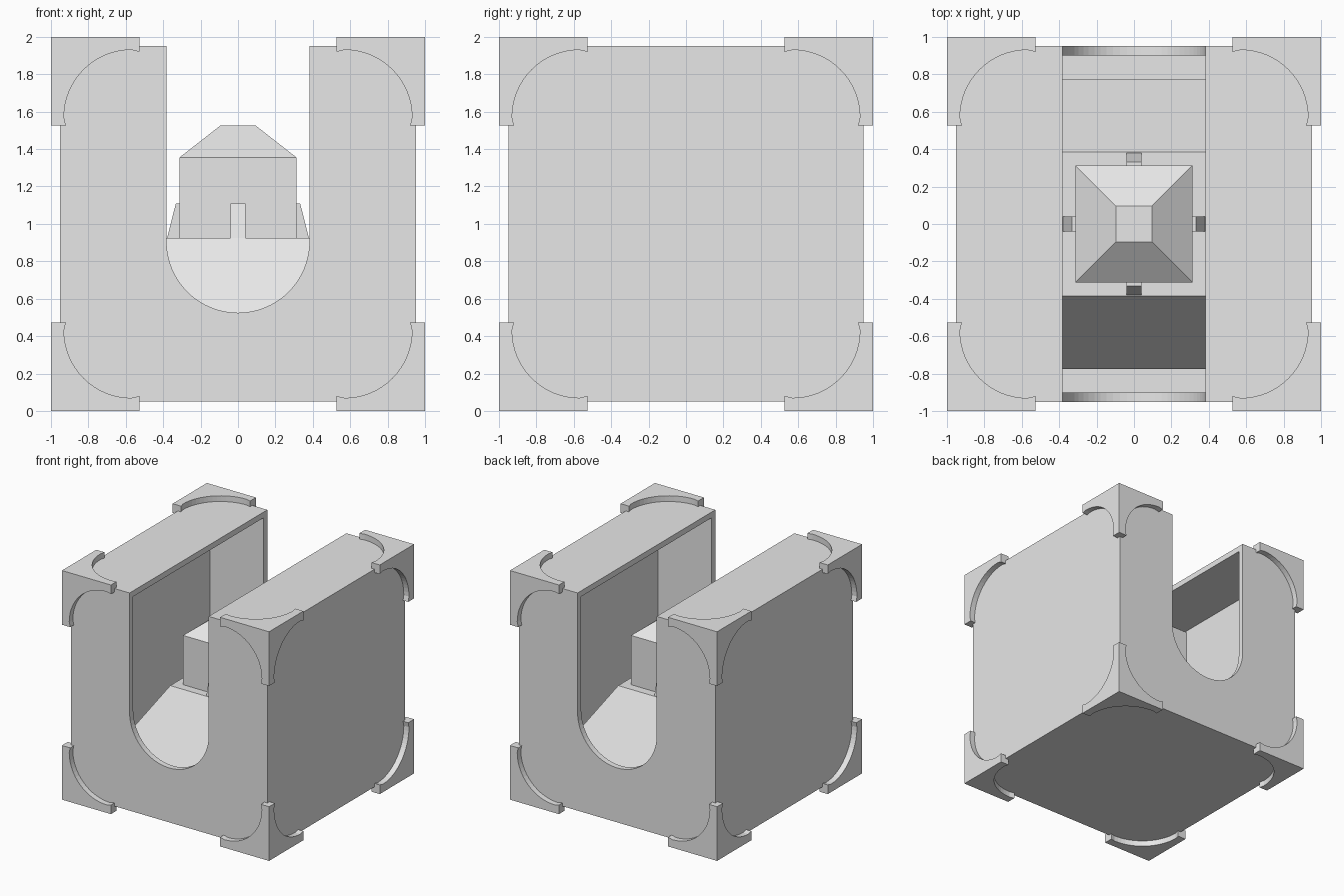
import bpy, bmesh, math
from mathutils import Vector

if "Cube" in bpy.data.objects:
    bpy.data.objects.remove(bpy.data.objects["Cube"])

grey = bpy.data.materials.new("light_grey")
grey.diffuse_color = (0.8, 0.8, 0.8, 1)
grey.use_nodes = True
grey.node_tree.nodes["Principled BSDF"].inputs["Base Color"].default_value = grey.diffuse_color


def finish(name, bm):
    bmesh.ops.remove_doubles(bm, verts=bm.verts, dist=1e-5)
    bmesh.ops.recalc_face_normals(bm, faces=bm.faces)
    me = bpy.data.meshes.new(name)
    bm.to_mesh(me)
    bm.free()
    me.materials.append(grey)
    ob = bpy.data.objects.new(name, me)
    bpy.context.collection.objects.link(ob)
    return ob


def stack(name, levels):
    """Square sections (half_width, z) joined bottom to top."""
    bm = bmesh.new()
    rings = [[bm.verts.new((sx * h, sy * h, z))
              for sx, sy in ((-1, -1), (1, -1), (1, 1), (-1, 1))] for h, z in levels]
    for a, b in zip(rings, rings[1:]):
        for i in range(4):
            j = (i + 1) % 4
            bm.faces.new((a[i], a[j], b[j], b[i]))
    bm.faces.new(rings[0][::-1])
    bm.faces.new(rings[-1])
    return finish(name, bm)


def prism(name, pts, y0, y1):
    """Profile in x, z extruded along y."""
    bm = bmesh.new()
    a = [bm.verts.new((x, y0, z)) for x, z in pts]
    b = [bm.verts.new((x, y1, z)) for x, z in pts]
    n = len(pts)
    for i in range(n):
        bm.faces.new((a[i], a[(i + 1) % n], b[(i + 1) % n], b[i]))
    bm.faces.new(a)
    bm.faces.new(b[::-1])
    return finish(name, bm)


def subtract(ob, cutter):
    mod = ob.modifiers.new("cut", 'BOOLEAN')
    mod.operation, mod.solver, mod.object = 'DIFFERENCE', 'EXACT', cutter
    bpy.context.view_layer.objects.active = ob
    bpy.ops.object.modifier_apply(modifier=mod.name)
    bpy.data.objects.remove(cutter)


# Hollow thin-walled housing with a U-shaped slot running front to back
housing = stack("housing", [(0.95, 0.05), (0.95, 1.95)])
subtract(housing, stack("cavity_cutter", [(0.9, 0.1), (0.9, 1.9)]))
R, CZ, N = 0.382, 0.907, 32
u = [(-R, 2.2)] + [(-R * math.cos(math.pi * i / N), CZ - R * math.sin(math.pi * i / N))
                   for i in range(N + 1)] + [(R, 2.2)]
subtract(housing, prism("slot_cutter", u, -1.2, 1.2))

# Sloped pedestal and the core block standing on it
stack("pedestal", [(0.775, 0.09), (0.775, 0.29), (0.385, 0.925)])
stack("core_block", [(0.3125, 0.92), (0.3125, 1.355), (0.095, 1.525)])

# Four wedge clamps around the core
for k in range(4):
    clamp = prism("clamp_%d" % (k + 1),
                  [(0.30, 0.92), (0.38, 0.92), (0.332, 1.11), (0.30, 1.11)], -0.04, 0.04)
    clamp.rotation_euler.z = k * math.pi / 2

# Corner bracket: three thin plates with rounded cut-outs, mirrored to eight corners
E, T, I, C, A = 0.527, 0.92, 0.95, 0.57, 0.36
arc = [(T, E)] + [(C + A * math.cos(math.pi / 2 * i / 16), C + A * math.sin(math.pi / 2 * i / 16))
                  for i in range(17)] + [(E, T)]
bm = bmesh.new()
for axis in range(3):
    def vert(h, a, b):
        co = Vector((0, 0, 0))
        co[axis], co[(axis + 1) % 3], co[(axis + 2) % 3] = h, a, b
        return bm.verts.new(co)
    # outer plate face
    bm.faces.new([vert(1, a, b) for a, b in [(E, 1), (1, 1), (1, E)] + arc])
    # curved inner rim
    for p, q in zip(arc, arc[1:]):
        bm.faces.new([vert(1, *p), vert(1, *q), vert(I, *q), vert(I, *p)])
    # L-shaped end cap
    bm.faces.new([vert(E, a, b) for a, b in
                  [(T, I), (T, 1), (1, 1), (1, T), (I, T), (I, I)]])
brackets = finish("corner_brackets", bm)
brackets.location.z = 1
mirror = brackets.modifiers.new("mirror", 'MIRROR')
mirror.use_axis = (True, True, True)
mirror.use_mirror_merge = False
